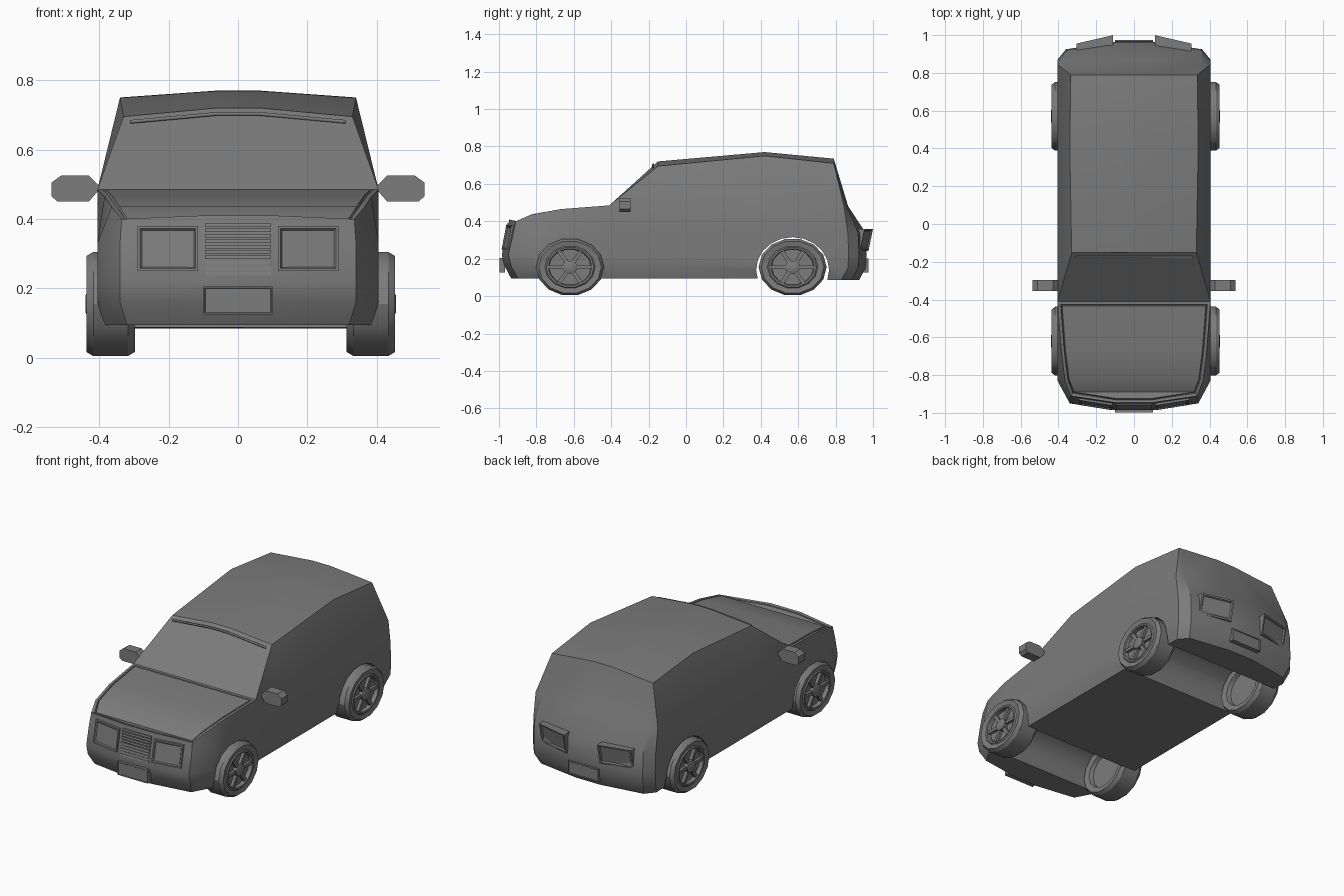
import bpy, bmesh, math
from mathutils import Vector

old = bpy.data.objects.get("Cube")
if old:
    bpy.data.objects.remove(old, do_unlink=True)

grey = bpy.data.materials.new("plain grey")
grey.use_nodes = True
GREY = (0.2, 0.2, 0.2, 1)
grey.diffuse_color = GREY
grey.node_tree.nodes["Principled BSDF"].inputs["Base Color"].default_value = GREY


def finish(name, bm, smooth=True):
    bmesh.ops.recalc_face_normals(bm, faces=bm.faces[:])
    mesh = bpy.data.meshes.new(name)
    bm.to_mesh(mesh)
    bm.free()
    mesh.materials.append(grey)
    ob = bpy.data.objects.new(name, mesh)
    bpy.context.collection.objects.link(ob)
    bpy.ops.object.select_all(action="DESELECT")
    ob.select_set(True)
    bpy.context.view_layer.objects.active = ob
    if smooth:
        bpy.ops.object.shade_smooth_by_angle(angle=math.radians(30))
    return ob


def prism(bm, points, offset):
    """Extrude a polygon into a solid and return its first face."""
    a = [bm.verts.new(p) for p in points]
    b = [bm.verts.new(Vector(p) + Vector(offset)) for p in points]
    face = bm.faces.new(a)
    bm.faces.new(b[::-1])
    for i in range(len(a)):
        j = (i + 1) % len(a)
        bm.faces.new((a[i], b[i], b[j], a[j]))
    return face


def lathe(bm, profile, sides):
    """Turn (radius, x) points about the x axis, capping both ends."""
    rings = []
    for r, x in profile:
        rings.append([bm.verts.new((x, r * math.cos(k * math.tau / sides),
                                    r * math.sin(k * math.tau / sides)))
                      for k in range(sides)])
    for p, q in zip(rings, rings[1:]):
        for k in range(sides):
            n = (k + 1) % sides
            bm.faces.new((p[k], p[n], q[n], q[k]))
    bm.faces.new(rings[0][::-1])
    bm.faces.new(rings[-1])


# Body shell: plan outline from nose to tail, stacked up to the belt line
PLAN = [(.1, -.985), (.34, -.95), (.405, -.83), (.405, -.67), (.405, -.41),
        (.405, -.15), (.405, .42), (.405, .87), (.36, .925), (.1, .965)]
# nose height, tail height, nose setback, tail setback, side inset
LEVELS = [(.095, .085, .05, .04, .02), (.16, .15, .015, .005, 0),
          (.22, .22, 0, 0, 0), (.33, .34, .025, .005, 0)]
BELT = [(.1, -.945, .41), (.335, -.91, .4), (.365, -.83, .435),
        (.385, -.67, .465), (.405, -.41, .485), (.405, -.15, .485),
        (.405, .42, .485), (.405, .845, .48), (.36, .86, .48), (.1, .867, .48)]
ROOF = [(.33, -.15, .695, .72), (.34, .42, .75, .77), (.335, .79, .71, .735)]

bm = bmesh.new()


def pair(x, y, z):
    return bm.verts.new((x, y, z)), bm.verts.new((-x, y, z))


rows = []
for nose, tail, front, rear, inset in LEVELS:
    row = []
    for i, (x, y) in enumerate(PLAN):
        y += front if i < 3 else -rear if i > 6 else 0
        row.append(pair(x - inset, y, tail if i > 6 else nose))
    rows.append(row)
belt = [pair(*p) for p in BELT]
rows.append(belt)
loops = [[p[0] for p in r] + [p[1] for p in reversed(r)] for r in rows]
for lo, hi in zip(loops, loops[1:]):
    for i in range(len(lo)):
        j = (i + 1) % len(lo)
        bm.faces.new((lo[i], lo[j], hi[j], hi[i]))
bm.faces.new(loops[0])
hood = [bm.faces.new((a[0], a[1], b[1], b[0])) for a, b in zip(belt[:4], belt[1:5])]

# Cabin: side windows, roof, windscreen and rear window
rail = [pair(x, y, z) for x, y, z, c in ROOF]
crown = [pair(.06, y, c) for x, y, z, c in ROOF]
for s in (0, 1):
    P, Q, C = ([p[s] for p in g] for g in (belt, rail, crown))
    for f in ((P[4], P[5], Q[0]), (P[5], P[6], Q[1], Q[0]),
              (P[6], P[7], Q[2], Q[1]), (P[7], P[8], Q[2]),
              (P[8], P[9], C[2], Q[2]), (Q[0], Q[1], C[1], C[0]),
              (Q[1], Q[2], C[2], C[1])):
        bm.faces.new(f)
for a, b in zip(crown, crown[1:]):
    bm.faces.new((a[0], a[1], b[1], b[0]))
bm.faces.new((*belt[9], crown[2][1], crown[2][0]))
bm.faces.new((belt[4][1], belt[4][0], rail[0][0], crown[0][0], crown[0][1], rail[0][1]))

# Groove around the hood panel
bmesh.ops.recalc_face_normals(bm, faces=bm.faces[:])
for width, depth in ((.015, 0), (.004, -.01), (.004, .01)):
    bmesh.ops.inset_region(bm, faces=hood, thickness=width, depth=depth,
                           use_even_offset=True)
body = finish("body", bm, False)

# Full-width wheel arches
for label, y, z, ry, rz in (("front", -.62, .155, .178, .15),
                            ("rear", .57, .14, .195, .175)):
    bm = bmesh.new()
    lathe(bm, [(1, -.6), (1, .6)], 20)
    for v in bm.verts:
        v.co = (v.co.x, y + v.co.y * ry, z + v.co.z * rz)
    cutter = finish(label + "_arch_cutter", bm, False)
    cutter.hide_render = True
    mod = body.modifiers.new(label + "_arch", "BOOLEAN")
    mod.operation = "DIFFERENCE"
    mod.solver = "EXACT"
    mod.object = cutter
    bpy.context.view_layer.objects.active = body
    bpy.ops.object.modifier_apply(modifier=mod.name)
    bpy.data.objects.remove(cutter, do_unlink=True)
bpy.ops.object.select_all(action="DESELECT")
body.select_set(True)
bpy.context.view_layer.objects.active = body
bpy.ops.object.shade_smooth_by_angle(angle=math.radians(30))

# Wheels: tyre, dished rim, spokes and hub
TYRE = [(.68, -.04), (.72, -.064), (.92, -.07), (1, -.05), (1, .05),
        (.92, .07), (.74, .064), (.70, .07), (.64, .068), (.62, .045)]
for label, y in (("front", -.62), ("rear", .57)):
    for side, s in (("left", 1), ("right", -1)):
        bm = bmesh.new()
        lathe(bm, TYRE, 14)
        lathe(bm, [(.22, .03), (.22, .068), (.17, .072)], 14)
        for k in range(6):
            a = k * math.tau / 6
            u = Vector((0, math.cos(a), math.sin(a)))
            w = Vector((0, -u.z, u.y)) * .06
            x = Vector((.062, 0, 0))
            prism(bm, [x + u * .15 - w, x + u * .66 - w, x + u * .66 + w,
                       x + u * .15 + w], (-.02, 0, 0))
        for v in bm.verts:
            v.co = (s * (v.co.x + .375) + .008, y + v.co.y * .182, .155 + v.co.z * .154)
        finish(f"{label}_{side}_wheel", bm)


def panel(name, x0, y0, x1, y1, z0, z1, lean, depth, frame):
    """Framed panel; lean moves its top edge in y, depth points into the body."""
    bm = bmesh.new()
    face = prism(bm, [(x0, y0, z0), (x1, y1, z0), (x1, y1 + lean, z1),
                      (x0, y0 + lean, z1)], (0, depth, 0))
    bmesh.ops.recalc_face_normals(bm, faces=bm.faces[:])
    for width, push in ((frame, 0), (frame * .6, -frame * .6)):
        bmesh.ops.inset_region(bm, faces=[face], thickness=width, depth=push)
    finish(name, bm, False)


for side, s in (("left", 1), ("right", -1)):
    panel(side + "_headlight", s * .115, -.986, s * .29, -.958, .25, .38, .025, .05, .011)
    panel(side + "_tail_light", s * .11, .975, s * .305, .93, .24, .36, .025, -.06, .013)
    # Door mirror
    bm = bmesh.new()
    prism(bm, [(s * x, -.355, z) for x, z in
               ((.395, .49), (.43, .525), (.51, .525), (.537, .505),
                (.537, .465), (.52, .45), (.43, .45))], (0, .058, 0))
    finish(side + "_mirror", bm, False)
panel("front_plate", -.1, -.998, .1, -.998, .125, .205, 0, .03, .005)
panel("rear_plate", -.1, .975, .1, .975, .125, .2, 0, -.03, .005)

# Grille slats
bm = bmesh.new()
for k in range(10):
    z = .238 + k * .0155
    y = -.985 + (z - .23) * .17
    prism(bm, [(-.095, y, z), (.095, y, z), (.095, y + .003, z + .01),
               (-.095, y + .003, z + .01)], (0, .03, 0))
finish("grille", bm, False)

# Trim strip along the top of the windscreen
curve = bpy.data.curves.new("windscreen_trim", "CURVE")
curve.dimensions = "3D"
curve.bevel_depth = .006
curve.bevel_resolution = 1
spline = curve.splines.new("POLY")
spline.points.add(3)
for p, (x, y, z) in zip(spline.points, ((-.31, -.175, .68), (-.06, -.175, .703),
                                        (.06, -.175, .703), (.31, -.175, .68))):
    p.co = (x, y, z, 1)
curve.materials.append(grey)
bpy.context.collection.objects.link(bpy.data.objects.new("windscreen_trim", curve))
